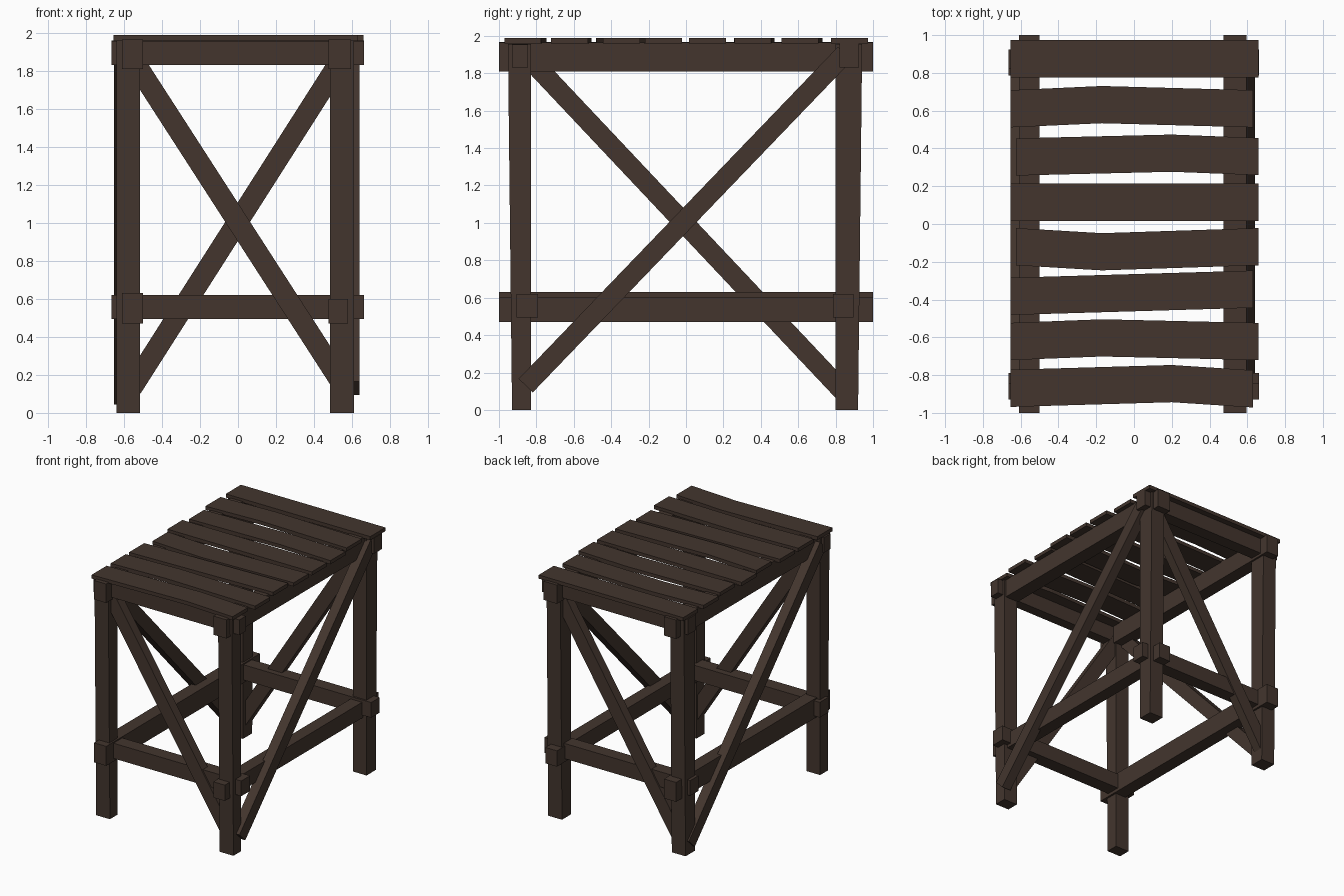
import bpy, bmesh
from mathutils import Vector

if "Cube" in bpy.data.objects:
    bpy.data.objects.remove(bpy.data.objects["Cube"])

wood = bpy.data.materials.new("dark brown wood")
wood.diffuse_color = (0.056, 0.036, 0.027, 1)
wood.use_nodes = True
wood.node_tree.nodes["Principled BSDF"].inputs["Base Color"].default_value = wood.diffuse_color


def finish(name, bm):
    bmesh.ops.recalc_face_normals(bm, faces=bm.faces)
    me = bpy.data.meshes.new(name)
    bm.to_mesh(me)
    bm.free()
    me.materials.append(wood)
    ob = bpy.data.objects.new(name, me)
    bpy.context.collection.objects.link(ob)
    return ob


def box(name, x, y, z, lean=0.0):
    """Box from (min, max) ranges; lean pushes the outer top edge out in y."""
    bm = bmesh.new()
    bmesh.ops.create_cube(bm, size=1)
    outer = 1 if sum(y) > 0 else -1
    for v in bm.verts:
        i, j, k = (int(c > 0) for c in v.co)
        push = outer * lean if k and (j * 2 - 1) == outer else 0
        v.co = (x[i], y[j] + push, z[k])
    finish(name, bm)


def brace(name, start, end, axis, width, depth):
    """Square-cut diagonal beam; depth is measured along the given axis."""
    a, b = Vector(start), Vector(end)
    n = Vector(axis)
    d = (b - a).normalized()
    side = d.cross(n).normalized()
    bm = bmesh.new()
    bmesh.ops.create_cube(bm, size=1)
    for v in bm.verts:
        base = b if v.co.x > 0 else a
        v.co = base + side * v.co.y * width + n * v.co.z * depth
    finish(name, bm)


def plank(name, stations, width=0.197, z0=1.958, z1=1.988):
    """Bent board through (x, centre y) stations."""
    bm = bmesh.new()
    h = width / 2
    outline = [(x, y - h) for x, y in stations] + [(x, y + h) for x, y in reversed(stations)]
    face = bm.faces.new([bm.verts.new((x, y, z0)) for x, y in outline])
    ext = bmesh.ops.extrude_face_region(bm, geom=[face], use_keep_orig=True)
    for g in ext["geom"]:
        if isinstance(g, bmesh.types.BMVert):
            g.co.z = z1
    finish(name, bm)


# legs
for sx, x in (("left", (-0.64, -0.515)), ("right", (0.485, 0.61))):
    box(f"front_{sx}_leg", x, (-0.93, -0.83), (0, 1.957), 0.022)
    box(f"back_{sx}_leg", x, (0.80, 0.92), (0, 1.957), 0.022)

# side rails, running front to back past the legs
box("left_top_rail", (-0.61, -0.50), (-1, 1), (1.81, 1.966))
box("right_top_rail", (0.475, 0.595), (-1, 1), (1.81, 1.964))
box("left_low_rail", (-0.61, -0.50), (-1, 1), (0.47, 0.63))
box("right_low_rail", (0.475, 0.58), (-1, 1), (0.47, 0.60))

# cross rails, running left to right past the legs
box("front_top_rail", (-0.665, 0.663), (-0.93, -0.845), (1.83, 1.955))
box("back_top_rail", (-0.665, 0.663), (0.82, 0.925), (1.83, 1.96))
box("front_low_rail", (-0.665, 0.663), (-0.905, -0.79), (0.495, 0.62))
box("back_low_rail", (-0.665, 0.663), (0.785, 0.895), (0.495, 0.62))

# diagonal braces, one per side
brace("front_brace", (-0.56, -0.88, 1.87), (0.55, -0.88, 0.15), (0, 1, 0), 0.11, 0.075)
brace("back_brace", (0.55, 0.87, 1.87), (-0.56, 0.87, 0.13), (0, 1, 0), 0.11, 0.075)
brace("right_brace", (0.6, -0.857, 0.13), (0.6, 0.85, 1.905), (1, 0, 0), 0.105, 0.08)
brace("left_brace", (-0.613, 0.857, 0.08), (-0.613, -0.85, 1.89), (1, 0, 0), 0.105, 0.08)

# top planks: left end, right end, centre y at left / right, optional bend (x, y)
L, L2, R, R2 = -0.655, -0.625, 0.66, 0.63
planks = [
    [(L, 0.875), (R, 0.875)],
    [(L, 0.61), (-0.17, 0.632), (R2, 0.61)],
    [(L2, 0.355), (0.2, 0.375), (R, 0.357)],
    [(L, 0.115), (R, 0.115)],
    [(L2, -0.12), (-0.17, -0.147), (R, -0.12)],
    [(L, -0.383), (R2, -0.345)],
    [(L, -0.622), (-0.17, -0.603), (R, -0.622)],
    [(L, -0.87), (0.2, -0.845), (R2, -0.873)],
]
for i, st in enumerate(planks):
    plank(f"top_plank_{i + 1}", st)
